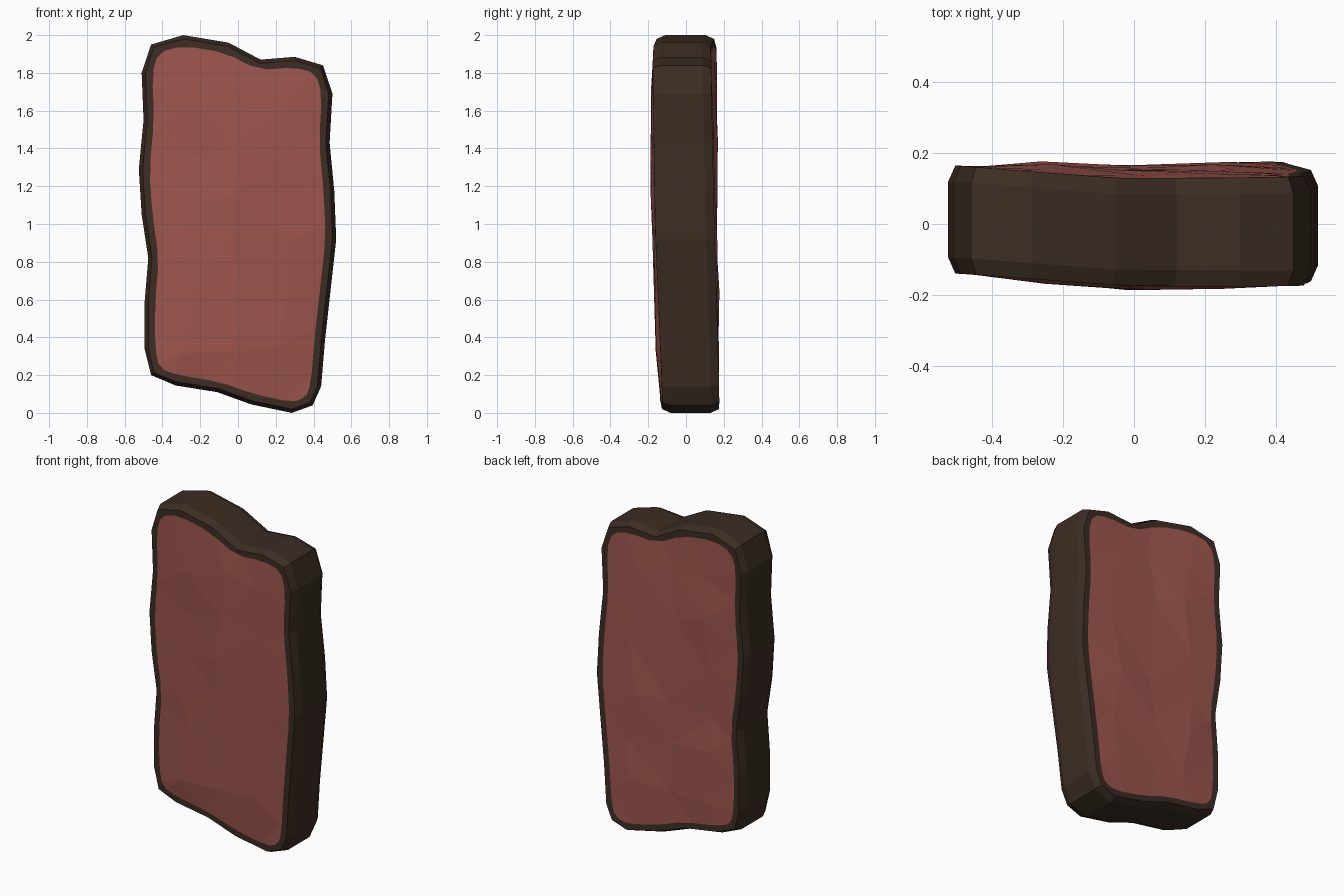
import bpy, bmesh, random
from mathutils import Vector
from mathutils.geometry import delaunay_2d_cdt

if "Cube" in bpy.data.objects:
    bpy.data.objects.remove(bpy.data.objects["Cube"])

random.seed(4)

def material(name, rgb):
    m = bpy.data.materials.new(name)
    m.diffuse_color = (*rgb, 1)
    m.use_nodes = True
    m.node_tree.nodes["Principled BSDF"].inputs["Base Color"].default_value = m.diffuse_color
    return m

# Outer silhouette of the slab in the front view (x, z), clockwise
OUTLINE = [Vector(p) for p in (
    (-.46, 1.95), (-.29, 2.0), (-.05, 1.96), (.12, 1.87), (.30, 1.885), (.45, 1.84),
    (.50, 1.69), (.485, 1.43), (.51, 1.17), (.52, .92), (.49, .65), (.46, .38),
    (.44, .14), (.395, .04), (.285, 0), (.07, .045), (-.11, .11), (-.33, .145),
    (-.46, .20), (-.495, .34), (-.495, .58), (-.475, .82), (-.51, 1.05),
    (-.525, 1.29), (-.50, 1.55), (-.51, 1.8))]
N = len(OUTLINE)

# Depth of the two warped faces: rows bottom/middle/top, columns left/middle/right
FRONT = ((-.135, -.137, -.118), (-.14, -.172, -.165), (-.14, -.177, -.178))
BACK = ((.16, .165, .182), (.165, .15, .15), (.165, .125, .13))

def depth(table, p):
    u = min(max((p.x + .5) * 2, 0), 1.999)
    v = min(max(p.y, 0), 1.999)
    i, j = int(u), int(v)
    a, b = u - i, v - j
    return ((table[j][i] * (1 - a) + table[j][i + 1] * a) * (1 - b)
            + (table[j + 1][i] * (1 - a) + table[j + 1][i + 1] * a) * b)

def inset(amount):
    pts = []
    for i, p in enumerate(OUTLINE):
        d = (OUTLINE[(i + 1) % N] - OUTLINE[i - 1]).normalized()
        pts.append(p + Vector((d.y, -d.x)) * amount)
    return pts

def round_corners(pts):
    out = []
    for i, p in enumerate(pts):
        out += [p * .75 + pts[i - 1] * .25, p * .75 + pts[(i + 1) % N] * .25]
    return out

bm = bmesh.new()

def ring(pts, table, offset=0):
    return [bm.verts.new((p.x, depth(table, p) + offset, p.y)) for p in pts]

def bridge(a, b):
    for i in range(N):
        j = (i + 1) % N
        bm.faces.new((a[i], a[j], b[j], b[i]))

walls = []
lip, flesh_edge = inset(.02), round_corners(inset(.056))
for table, s in ((FRONT, -1), (BACK, 1)):
    # Rind: wall edge, bevelled lip, then flat border round the flesh
    wall = ring(OUTLINE, table, -s * .045)
    edge = ring(lip, table)
    inner = ring(flesh_edge, table)
    walls.append(wall)
    bridge(wall, edge)
    for i in range(N):
        j = (i + 1) % N
        bm.faces.new((edge[i], inner[2 * i], inner[2 * i + 1]))
        bm.faces.new((edge[i], inner[2 * i + 1], inner[2 * j], edge[j]))
    # Flesh: faceted, slightly bulging infill
    grid = [Vector((x + random.uniform(-.04, .04), .36 + r * .26 + random.uniform(-.05, .05)))
            for r in range(6) for x in (-.25, 0, .25)]
    pts = flesh_edge + grid
    M = len(flesh_edge)
    res = delaunay_2d_cdt(pts, [(i, (i + 1) % M) for i in range(M)], [], 1, 1e-6)
    verts = []
    for k, p in enumerate(res[0]):
        bulge = 0 if min(res[3][k]) < M else s * random.uniform(.004, .018)
        verts.append(bm.verts.new((p.x, depth(table, p) + bulge, p.y)))
    for f in res[2]:
        bm.faces.new([verts[k] for k in f]).material_index = 1
bridge(*walls)

bmesh.ops.remove_doubles(bm, verts=bm.verts, dist=1e-4)
bmesh.ops.recalc_face_normals(bm, faces=bm.faces)
mesh = bpy.data.meshes.new("meat_slab")
bm.to_mesh(mesh)
bm.free()
mesh.materials.append(material("dark rind", (.044, .026, .017)))
mesh.materials.append(material("red flesh", (.34, .092, .075)))
bpy.context.collection.objects.link(bpy.data.objects.new("meat_slab", mesh))
